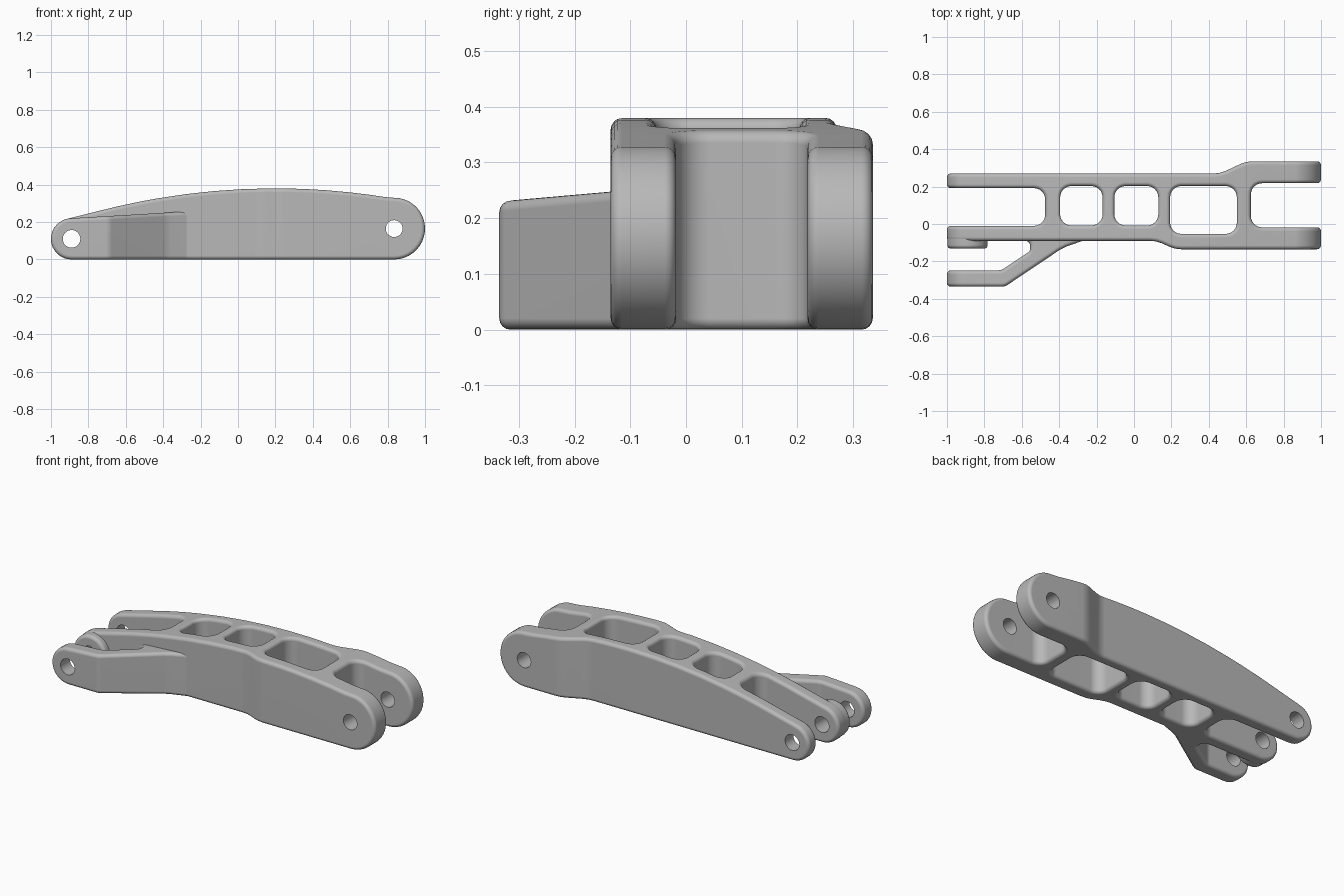
import bpy, bmesh
from math import radians, sin, cos, tan, pi, atan2, atan, ceil
from mathutils import Vector

cube = bpy.data.objects.get("Cube")
if cube:
    bpy.data.objects.remove(cube, do_unlink=True)

metal = bpy.data.materials.new("grey_metal")
metal.use_nodes = True
GREY = (0.48, 0.48, 0.48, 1)
metal.diffuse_color = GREY
for node in metal.node_tree.nodes:
    if node.type == 'BSDF_PRINCIPLED':
        node.inputs["Base Color"].default_value = GREY


def arc(cx, cy, r, start, end, n):
    """Points along an arc, angles in degrees."""
    angles = [radians(start + (end - start) * i / n) for i in range(n + 1)]
    return [(cx + r * cos(a), cy + r * sin(a)) for a in angles]


def rounded(corners):
    """Polygon whose corners (x, y, radius) are filleted."""
    out = []
    for i, (x, y, r) in enumerate(corners):
        p = Vector((x, y))
        if not r:
            out.append((x, y))
            continue
        d1 = (Vector(corners[i - 1][:2]) - p).normalized()
        d2 = (Vector(corners[(i + 1) % len(corners)][:2]) - p).normalized()
        half = d1.angle(d2) / 2
        c = p + (d1 + d2).normalized() * (r / sin(half))
        s, e = p + d1 * (r / tan(half)) - c, p + d2 * (r / tan(half)) - c
        a = atan2(s.y, s.x)
        turn = (atan2(e.y, e.x) - a + pi) % (2 * pi) - pi
        n = max(1, ceil(abs(turn) / radians(15)))
        out += [(c.x + r * cos(a + turn * k / n), c.y + r * sin(a + turn * k / n))
                for k in range(n + 1)]
    return out


def prism(name, pts, axis, lo, hi):
    """Extrude a 2D outline along Z (plan) or Y (side profile)."""
    bm = bmesh.new()
    place = (lambda u, v, d: (u, v, d)) if axis == 'Z' else (lambda u, v, d: (u, d, v))
    a = [bm.verts.new(place(u, v, lo)) for u, v in pts]
    b = [bm.verts.new(place(u, v, hi)) for u, v in pts]
    bm.faces.new(a)
    bm.faces.new(b)
    for i in range(len(pts)):
        bm.faces.new((a[i - 1], a[i], b[i], b[i - 1]))
    bmesh.ops.recalc_face_normals(bm, faces=bm.faces)
    mesh = bpy.data.meshes.new(name)
    bm.to_mesh(mesh)
    bm.free()
    mesh.materials.append(metal)
    obj = bpy.data.objects.new(name, mesh)
    bpy.context.collection.objects.link(obj)
    return obj


def apply(obj, kind, **settings):
    mod = obj.modifiers.new(kind.lower(), kind)
    for key, value in settings.items():
        setattr(mod, key, value)
    bpy.ops.object.select_all(action='DESELECT')
    obj.select_set(True)
    bpy.context.view_layer.objects.active = obj
    bpy.ops.object.modifier_apply(modifier=mod.name)


def combine(obj, tool, operation):
    apply(obj, 'BOOLEAN', object=tool, operation=operation, solver='EXACT')
    bpy.data.objects.remove(tool, do_unlink=True)


def finish(obj):
    """Round the edges, drill the pin holes, shade."""
    apply(obj, 'BEVEL', width=0.02, segments=4, limit_method='ANGLE',
          angle_limit=radians(36), use_clamp_overlap=False)
    for x, z, r in ((LEFT_X, LEFT_R, 0.047), (RIGHT_X, RIGHT_R, 0.045)):
        combine(obj, prism("pin_hole", arc(x, z, r, 0, 348.75, 31), 'Y', -0.6, 0.6),
                'DIFFERENCE')
    bpy.ops.object.select_all(action='DESELECT')
    obj.select_set(True)
    bpy.context.view_layer.objects.active = obj
    bpy.ops.object.shade_smooth_by_angle(angle=radians(35))
    normals = obj.modifiers.new("weighted_normals", 'WEIGHTED_NORMAL')
    normals.keep_sharp = True


# Rounded end sizes and the arched top
LEFT_X, LEFT_R = -0.89, 0.11
RIGHT_X, RIGHT_R = 0.835, 0.165


def top(x):
    return 0.38 - 0.135 * (x - 0.2) ** 2


# Main body: plan outline with an open slot at each end
plan = rounded([
    (-1.1, 0.27, 0), (0.46, 0.27, 0.15), (0.6, 0.335, 0.15), (1.1, 0.335, 0),
    (1.1, 0.218, 0), (0.625, 0.218, 0.06), (0.625, -0.018, 0.06), (1.1, -0.018, 0),
    (1.1, -0.135, 0), (0.22, -0.135, 0.15), (0.12, -0.09, 0.15), (-1.1, -0.09, 0),
    (-1.1, -0.01, 0), (-0.475, -0.01, 0.06), (-0.475, 0.192, 0.06), (-1.1, 0.192, 0)])
body = prism("link_body", plan, 'Z', -0.1, 0.5)

# Side profile: two round ends joined by the arch
breaks = (-0.78, -0.65, -0.53, -0.43, -0.28, -0.135, 0.01, 0.16, 0.27, 0.37,
          0.47, 0.59, 0.7, 0.79)
profile = (arc(LEFT_X, LEFT_R, LEFT_R, 270, 106, 16) + [(x, top(x)) for x in breaks]
           + arc(RIGHT_X, RIGHT_R, RIGHT_R, 80, -90, 18))
combine(body, prism("side_profile", profile, 'Y', -0.6, 0.6), 'INTERSECT')

# Three windows through the web
for x0, x1, y0, y1 in ((-0.395, -0.168, -0.008, 0.203), (-0.105, 0.13, -0.008, 0.203),
                       (0.193, 0.55, -0.053, 0.203)):
    outline = rounded([(x0, y0, 0.06), (x1, y0, 0.06), (x1, y1, 0.06), (x0, y1, 0.06)])
    combine(body, prism("window", outline, 'Z', -0.1, 0.5), 'DIFFERENCE')
finish(body)

# Offset side arm branching off the front rail
arm_plan = rounded([
    (-1.1, -0.335, 0), (-0.69, -0.335, 0.06), (-0.38, -0.127, 0.15), (-0.26, -0.085, 0),
    (-0.26, -0.03, 0), (-0.62, -0.03, 0), (-0.62, -0.09, 0), (-0.555, -0.092, 0.025),
    (-0.555, -0.145, 0.025), (-0.71, -0.248, 0.06), (-1.1, -0.248, 0)])
arm = prism("side_arm", arm_plan, 'Z', -0.1, 0.5)
arm_profile = arc(LEFT_X, LEFT_R, LEFT_R, 270, 94, 16) + [(-0.2, 0.261), (-0.2, 0)]
combine(arm, prism("arm_profile", arm_profile, 'Y', -0.6, 0.6), 'INTERSECT')
finish(arm)

# Round boss thickening the front ear
boss = prism("ear_boss", arc(LEFT_X, LEFT_R, 0.108, 0, 348.75, 31), 'Y', -0.132, -0.04)
finish(boss)
